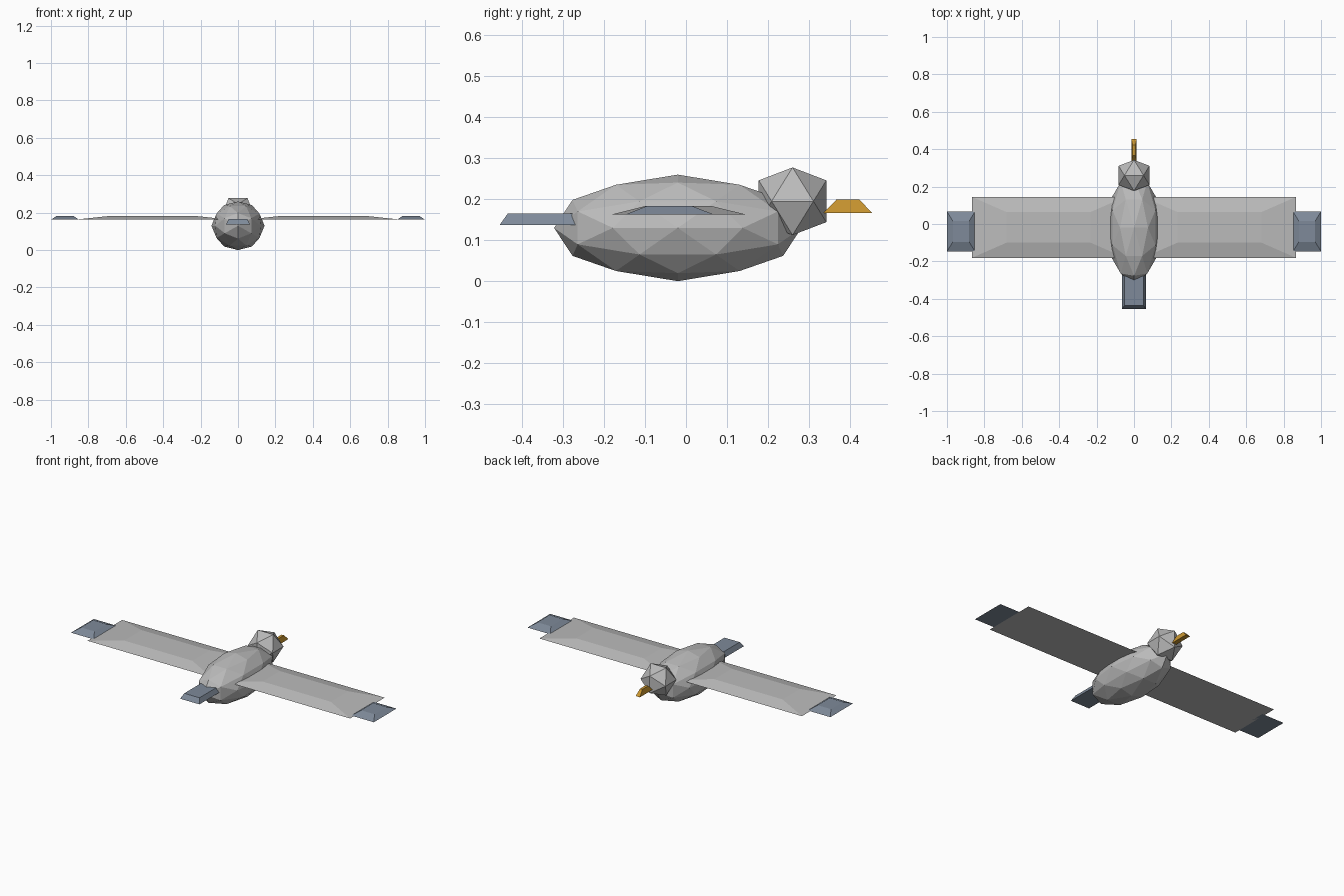
import bpy, bmesh
from mathutils import Vector

if "Cube" in bpy.data.objects:
    bpy.data.objects.remove(bpy.data.objects["Cube"])


def material(name, color):
    m = bpy.data.materials.new(name)
    m.diffuse_color = (*color, 1)
    m.use_nodes = True
    m.node_tree.nodes["Principled BSDF"].inputs["Base Color"].default_value = m.diffuse_color
    return m


grey = material("feather_grey", (0.50, 0.50, 0.50))
slate = material("slate_blue", (0.21, 0.255, 0.32))
gold = material("beak_gold", (0.60, 0.31, 0.03))


def hull_object(name, points, mat):
    """Flat-shaded convex solid around a set of points."""
    bm = bmesh.new()
    for p in points:
        bm.verts.new(p)
    bmesh.ops.convex_hull(bm, input=bm.verts[:])
    bmesh.ops.dissolve_limit(bm, angle_limit=0.002, verts=bm.verts[:], edges=bm.edges[:])
    bmesh.ops.recalc_face_normals(bm, faces=bm.faces[:])
    mesh = bpy.data.meshes.new(name)
    bm.to_mesh(mesh)
    bm.free()
    mesh.materials.append(mat)
    obj = bpy.data.objects.new(name, mesh)
    bpy.context.collection.objects.link(obj)
    return obj


def faceted_ball(name, center, radii, mat, subdivide):
    """Icosahedron with an edge on top, optionally split once."""
    phi = (1 + 5 ** 0.5) / 2
    pts = []
    for a in (-1, 1):
        for b in (-phi, phi):
            pts += [Vector((a, 0, b)), Vector((0, b, a)), Vector((b, a, 0))]
    if subdivide:
        pts += [p + q for i, p in enumerate(pts) for q in pts[:i]
                if (p - q).length < 2.01]
    c, r = Vector(center), Vector(radii)
    return hull_object(name, [c + p.normalized() * r for p in pts], mat)


def bevelled_plate(name, center, base, top, z0, z1, mat):
    """Slab whose top rectangle is smaller than its base; base and top are half sizes."""
    pts = [(center[0] + sx * h[0], center[1] + sy * h[1], z)
           for h, z in ((base, z0), (top, z1)) for sx in (-1, 1) for sy in (-1, 1)]
    return hull_object(name, pts, mat)


# Body and head
faceted_ball("body", (0, -0.02, 0.13), (0.142, 0.302, 0.13), grey, True)
faceted_ball("head", (0, 0.26, 0.195), (0.097, 0.097, 0.097), grey, False)

# Wings with darker tips
for side, s in (("left", -1), ("right", 1)):
    bevelled_plate(side + "_wing", (s * 0.457, -0.018), (0.41, 0.163), (0.225, 0.082),
                   0.163, 0.183, grey)
    bevelled_plate(side + "_wing_tip", (s * 0.925, -0.04), (0.075, 0.107), (0.044, 0.056),
                   0.163, 0.183, slate)

# Tail and beak
bevelled_plate("tail", (0, -0.34), (0.064, 0.115), (0.05, 0.095), 0.137, 0.165, slate)
bevelled_plate("beak", (0, 0.395), (0.014, 0.06), (0.008, 0.028), 0.166, 0.199, gold)
